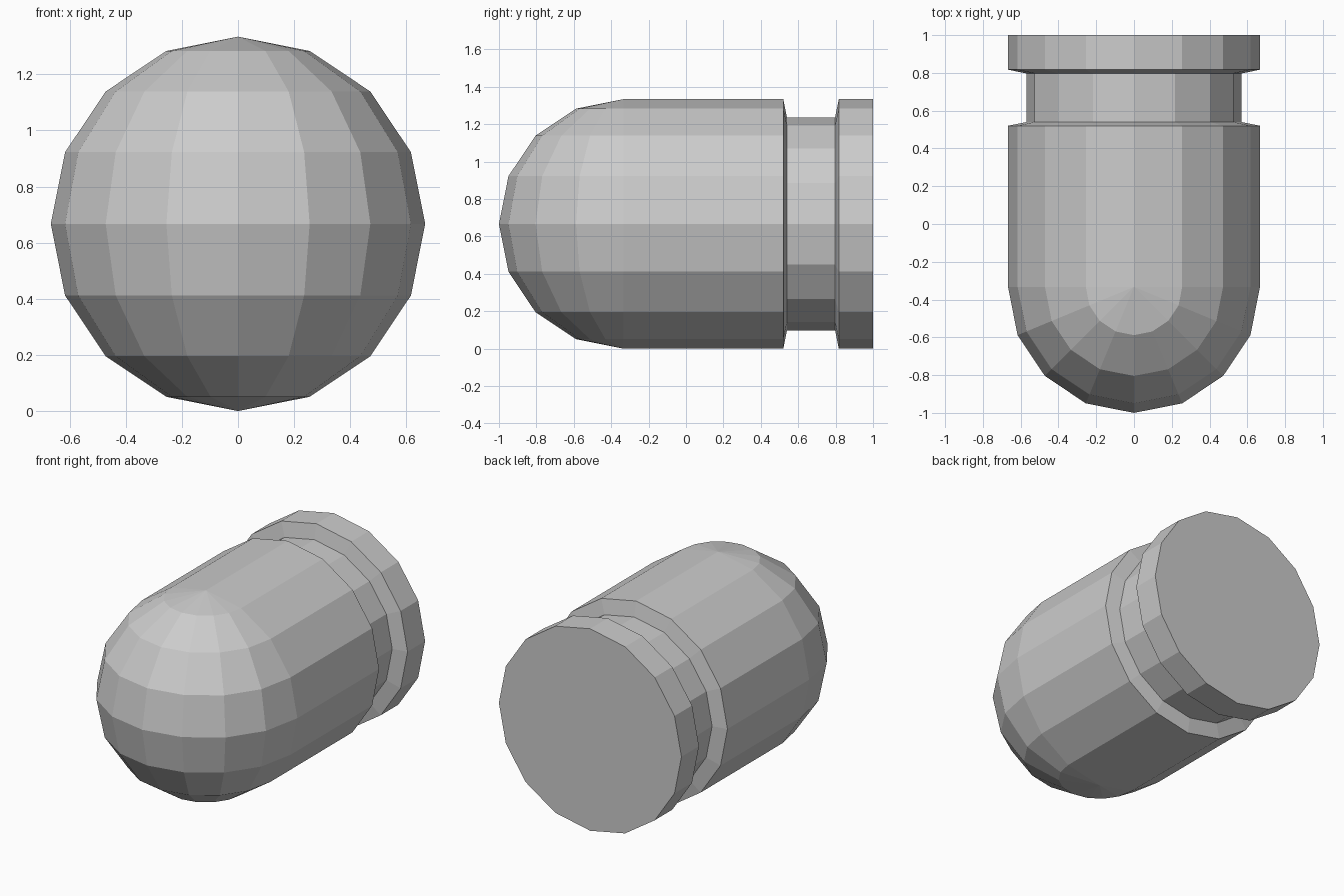
import bpy, bmesh
from mathutils import Vector

if "Cube" in bpy.data.objects:
    bpy.data.objects.remove(bpy.data.objects["Cube"])

R = 0.667          # body radius
NOSE_Y = -0.333    # where the rounded nose meets the straight body

bm = bmesh.new()

# Rounded nose: front half of a low-poly sphere with vertical poles
bmesh.ops.create_uvsphere(bm, u_segments=16, v_segments=8, radius=R)
back = [v for v in bm.verts if v.co.y > 1e-4]
bmesh.ops.delete(bm, geom=back, context='VERTS')
bmesh.ops.translate(bm, verts=bm.verts, vec=Vector((0, NOSE_Y, R)))

# Straight body, groove and rear rim: sweep the open ring back along y
rim = [e for e in bm.edges if e.is_boundary]
profile = [(0.52, R), (0.54, 0.569), (0.797, 0.569), (0.817, R), (1.0, R)]
radius = R
for y, r in profile:
    new = bmesh.ops.extrude_edge_only(bm, edges=rim)["geom"]
    rim = [g for g in new if isinstance(g, bmesh.types.BMEdge) and g.is_boundary]
    for v in {v for e in rim for v in e.verts}:
        v.co.x *= r / radius
        v.co.z = R + (v.co.z - R) * r / radius
        v.co.y = y
    radius = r

# Flat base
bmesh.ops.contextual_create(bm, geom=rim)
bmesh.ops.recalc_face_normals(bm, faces=bm.faces)

mesh = bpy.data.meshes.new("grooved_slug")
bm.to_mesh(mesh)
bm.free()
slug = bpy.data.objects.new("grooved_slug", mesh)
bpy.context.collection.objects.link(slug)
